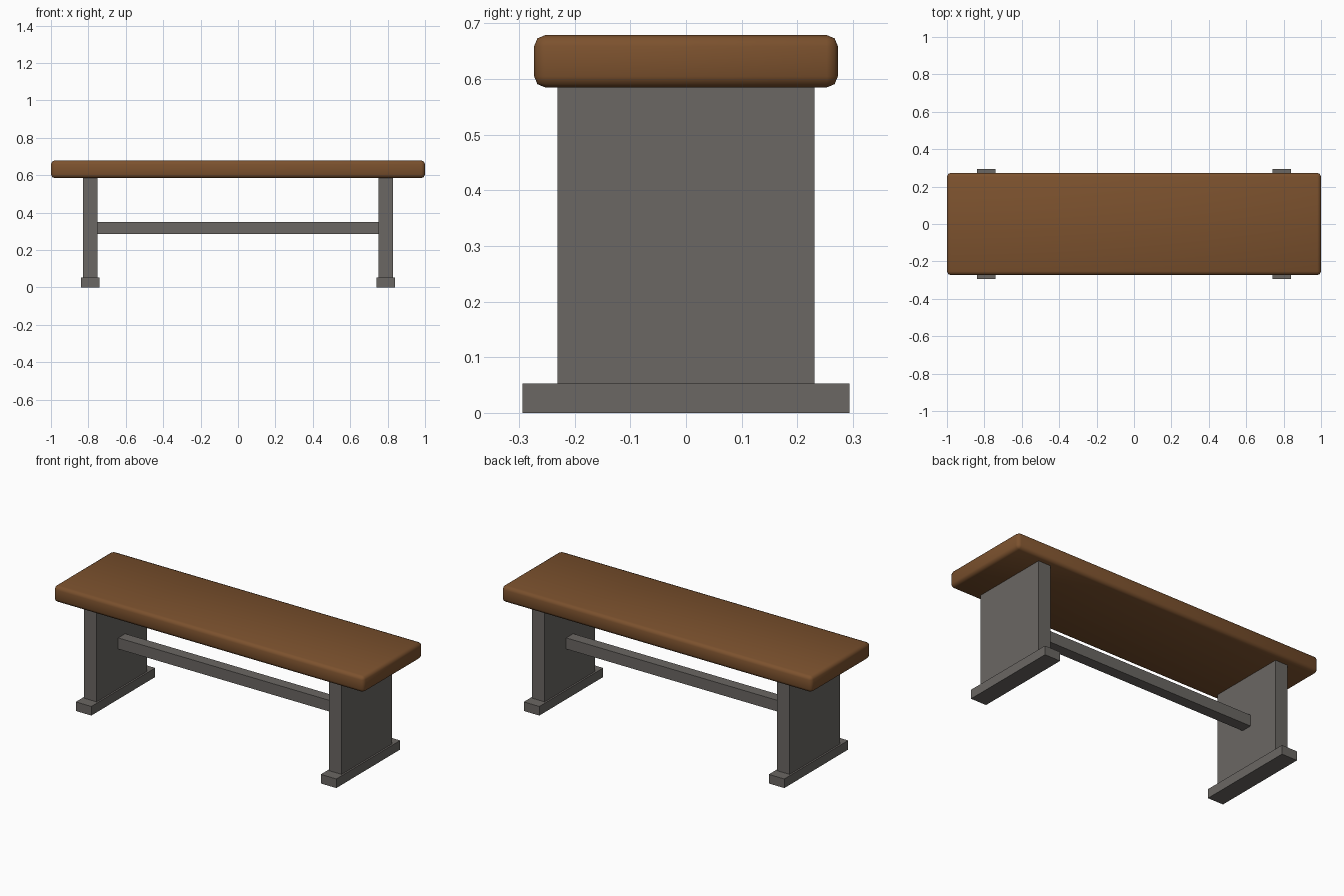
import bpy

if "Cube" in bpy.data.objects:
    bpy.data.objects.remove(bpy.data.objects["Cube"], do_unlink=True)


def make_material(name, color):
    mat = bpy.data.materials.new(name)
    mat.use_nodes = True
    mat.diffuse_color = color
    mat.node_tree.nodes["Principled BSDF"].inputs["Base Color"].default_value = color
    return mat


def box(name, x, y, z, mat):
    """Box spanning the (min, max) pairs x, y and z."""
    spans = (x, y, z)
    bpy.ops.mesh.primitive_cube_add(size=1, location=[(a + b) / 2 for a, b in spans])
    obj = bpy.context.object
    obj.name = name
    obj.scale = [b - a for a, b in spans]
    bpy.ops.object.transform_apply(location=False, rotation=False, scale=True)
    obj.data.materials.append(mat)
    return obj


wood = make_material("brown wood", (0.2, 0.083, 0.027, 1))
metal = make_material("grey metal", (0.145, 0.135, 0.125, 1))

# Seat plank with softened edges
seat = box("seat", (-1, 1), (-0.273, 0.273), (0.585, 0.679), wood)
bevel = seat.modifiers.new("rounded edges", "BEVEL")
bevel.width = 0.02
bevel.segments = 2
bpy.ops.object.shade_smooth()

# Panel leg and foot at each end
for side, sign in (("left", 1), ("right", -1)):
    leg_x = sorted((sign * 0.75, sign * 0.83))
    foot_x = sorted((sign * 0.74, sign * 0.84))
    box(side + "_leg", leg_x, (-0.231, 0.231), (0.053, 0.587), metal)
    box(side + "_foot", foot_x, (-0.294, 0.294), (0, 0.053), metal)

# Stretcher bar joining the legs
box("stretcher", (-0.755, 0.755), (-0.032, 0.032), (0.285, 0.35), metal)
